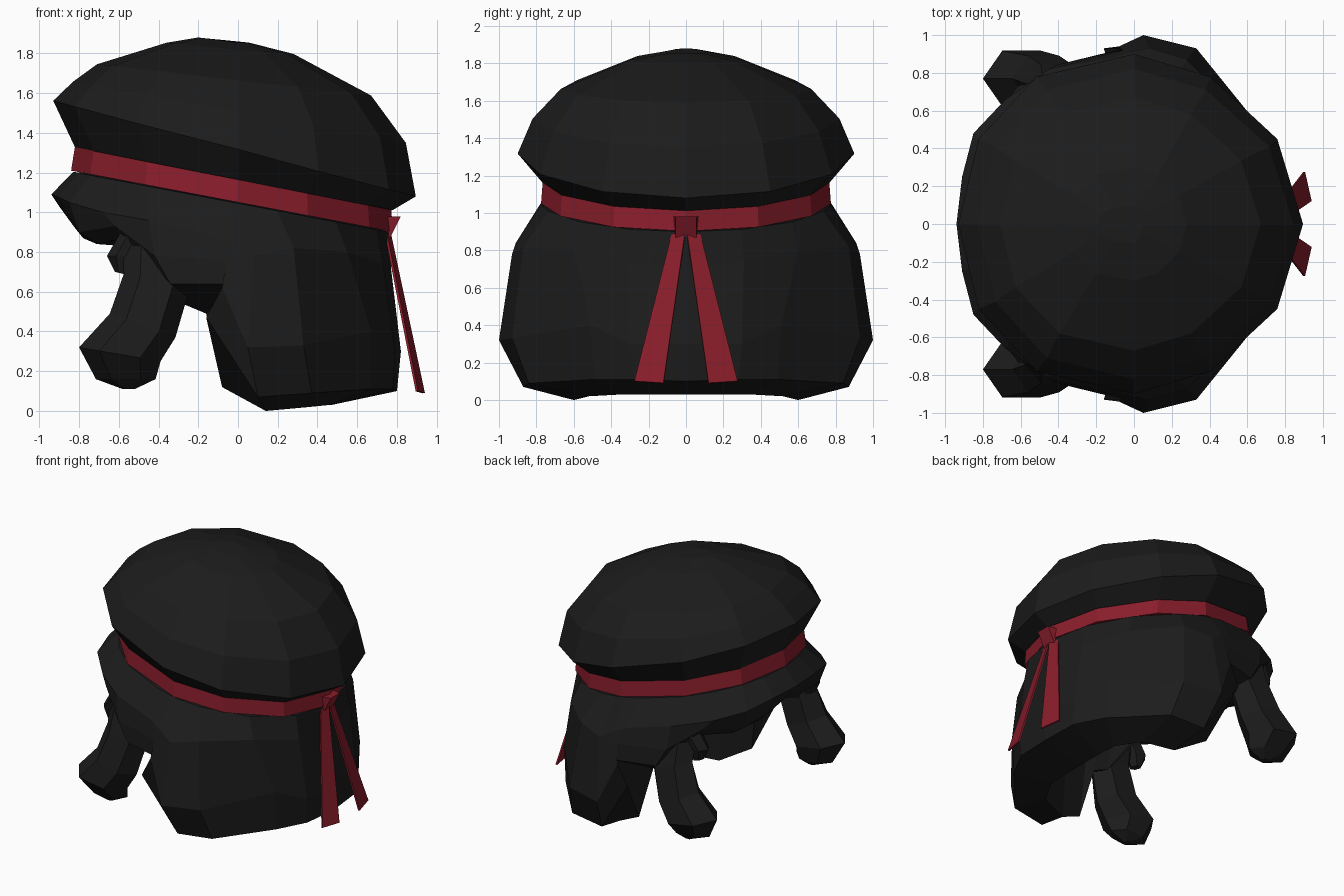
import bpy, bmesh, math

if "Cube" in bpy.data.objects:
    bpy.data.objects.remove(bpy.data.objects["Cube"])


def material(name, rgb):
    m = bpy.data.materials.new(name)
    m.diffuse_color = (*rgb, 1)
    m.use_nodes = True
    m.node_tree.nodes["Principled BSDF"].inputs["Base Color"].default_value = m.diffuse_color
    return m


BLACK = material("black_hair", (0.0115, 0.0115, 0.0115))
RED = material("red_cloth", (0.25, 0.0125, 0.024))
SLOPE = 0.19                       # the headband plane drops towards +x
N = 12


def make(name, verts, faces, mat, mirror=False):
    me = bpy.data.meshes.new(name)
    bm = bmesh.new()
    vs = [bm.verts.new(v) for v in verts]
    for f in faces:
        bm.faces.new([vs[i] for i in f])
    bmesh.ops.recalc_face_normals(bm, faces=bm.faces)
    bm.to_mesh(me)
    bm.free()
    me.materials.append(mat)
    ob = bpy.data.objects.new(name, me)
    bpy.context.collection.objects.link(ob)
    if mirror:
        mod = ob.modifiers.new("mirror", 'MIRROR')
        mod.use_axis = (False, True, False)
        mod.merge_threshold = 0.002
    return ob


def loft(name, rings, mat, loop=False, mirror=False):
    n = len(rings[0])
    verts = [p for r in rings for p in r]
    faces = []
    for k in range(len(rings) if loop else len(rings) - 1):
        a, b = k * n, (k + 1) % len(rings) * n
        faces += [(a + i, a + (i + 1) % n, b + (i + 1) % n, b + i) for i in range(n)]
    if not loop:
        faces += [tuple(range(n)), tuple(range(len(verts) - n, len(verts)))]
    return make(name, verts, faces, mat, mirror)


def band_point(t, rf, rb, ry, hf, hb):
    """Point on a tilted oval: front/back radii and front/back heights."""
    c, s = math.cos(t), math.sin(t)
    x = rb * c ** 1.15 if c > 0 else -rf * abs(c) ** 0.85
    return (x, ry * s, hf + (hb - hf) * (c + 1) / 2 - SLOPE * x)


def oval(*args):
    return [band_point(2 * math.pi * i / N, *args) for i in range(N)]


# Rounded hair mass above the headband
loft("top_hair", [
    oval(0.72, 0.68, 0.68, 1.14, 1.14),
    oval(0.82, 0.78, 0.77, 1.17, 1.16),
    oval(0.93, 0.895, 0.90, 1.385, 1.25),
    oval(0.83, 0.845, 0.82, 1.50, 1.51),
    oval(0.71, 0.67, 0.67, 1.61, 1.715),
    oval(0.36, 0.28, 0.30, 1.785, 1.85),
    oval(0.20, 0.05, 0.10, 1.842, 1.865),
], BLACK)

# Headband
loft("headband", [oval(0.84, 0.78, 0.775, 1.05, 1.05),
                  oval(0.82, 0.77, 0.765, 1.18, 1.18),
                  oval(0.70, 0.66, 0.66, 1.18, 1.18),
                  oval(0.70, 0.66, 0.66, 1.05, 1.05)], RED, loop=True)

# Hair below the headband, half of it in columns: bulge, low, bottom, inner rim
fringe = [
    [(-.94, 0, 1.09), (-.90, 0, 1.03), (-.84, 0, .97), (-.70, 0, .98)],
    [(-.91, .25, 1.08), (-.82, .23, .92), (-.78, .22, .87), (-.64, .20, .84)],
    [(-.85, .48, 1.05), (-.80, .46, .90), (-.71, .45, .84), (-.58, .40, .83)],
    [(-.68, .66, 1.00), (-.62, .70, .93), (-.57, .68, .87), (-.48, .50, .86)],
]
sides_and_back = [
    [(-.45, .82, .96), (-.42, .84, .78), (-.34, .85, .64), (-.28, .62, .54)],
    [(-.11, .88, .88), (-.06, .92, .76), (-.05, .93, .64), (-.16, .62, .49)],
    [(-.02, .91, .84), (-.08, .94, .62), (-.16, .93, .47), (-.08, .68, .12)],
    [(.08, .93, .78), (.05, 1.0, .32), (.10, .87, .07), (.14, .60, 0)],
    [(.28, .87, .82), (.33, .93, .33), (.37, .84, .09), (.36, .52, .02)],
    [(.55, .60, .80), (.67, .51, .40), (.67, .49, .11), (.46, .34, .03)],
    [(.73, .31, .74), (.79, .30, .30), (.78, .28, .11), (.47, .18, .03)],
    [(.77, 0, .72), (.82, 0, .30), (.80, 0, .10), (.47, 0, .03)],
]
columns = []
for col in fringe + sides_and_back:
    x, y, _ = col[0]
    rx, ry, _ = col[-1]
    t, ti = math.atan2(y, x), math.atan2(ry, rx)
    top = [band_point(t, 0.68, 0.65, 0.65, 1.06, 1.06),
           band_point(t, 0.83, 0.77, 0.77, 1.045, 1.045)]
    inside = [(0.6 * math.cos(ti) - .04, 0.58 * math.sin(ti), 1.0),
              (0.4 * math.cos(ti) - .04, 0.38 * math.sin(ti), 1.2)]
    columns.append(top + col + inside)
m = len(columns[0])
verts = [p for c in columns for p in c] + [(-.04, 0, 1.26)]
faces = []
for c in range(len(columns) - 1):
    a, b = c * m, (c + 1) * m
    faces += [(a + i, a + i + 1, b + i + 1, b + i) for i in range(m - 1)]
    faces.append((a + m - 1, len(verts) - 1, b + m - 1))
make("lower_hair", verts, faces, BLACK, mirror=True)


# Locks hanging in front of the ears: section = centre, half length, half depth, lean
def section(x, y, z, w, d, lean):
    return [(x + w * math.cos(a), y + d * math.sin(a), z + lean * math.cos(a))
            for a in [math.pi * k / 3 for k in range(6)]]


loft("side_lock", [
    section(-.38, .66, 1.02, .20, .09, 0),
    section(-.41, .745, .65, .165, .115, -.04),
    section(-.48, .77, .43, .165, .14, -.06),
    section(-.595, .77, .285, .205, .17, -.035),
    section(-.565, .74, .16, .15, .09, 0),
    section(-.55, .74, .11, .03, .03, 0),
], BLACK, mirror=True)

# Small tuft in front of each lock
loft("small_tuft", [
    section(-.50, .68, .90, .09, .08, 0),
    section(-.57, .67, .78, .09, .07, 0),
    section(-.58, .67, .69, .04, .04, -.01),
], BLACK, mirror=True)

# Knot at the back of the headband
loft("knot", [
    [(x, s * w, z) for x, s, z in
     ((.73 + k * .09, -1, .98), (.73 + k * .09, 1, .98),
      (.685 + k * .08, 1, .895 - k * .025), (.685 + k * .08, -1, .895 - k * .025))]
    for k, w in ((0, .07), (1, .055))
], RED)

# Two loose ribbon ends
tail = make("ribbon_end", [(.765, .005, .89), (.745, .075, .89),
                           (.90, .275, .10), (.935, .12, .09)],
            [(0, 1, 2, 3)], RED, mirror=True)
sol = tail.modifiers.new("thickness", 'SOLIDIFY')
sol.thickness = 0.012
sol.offset = 0
